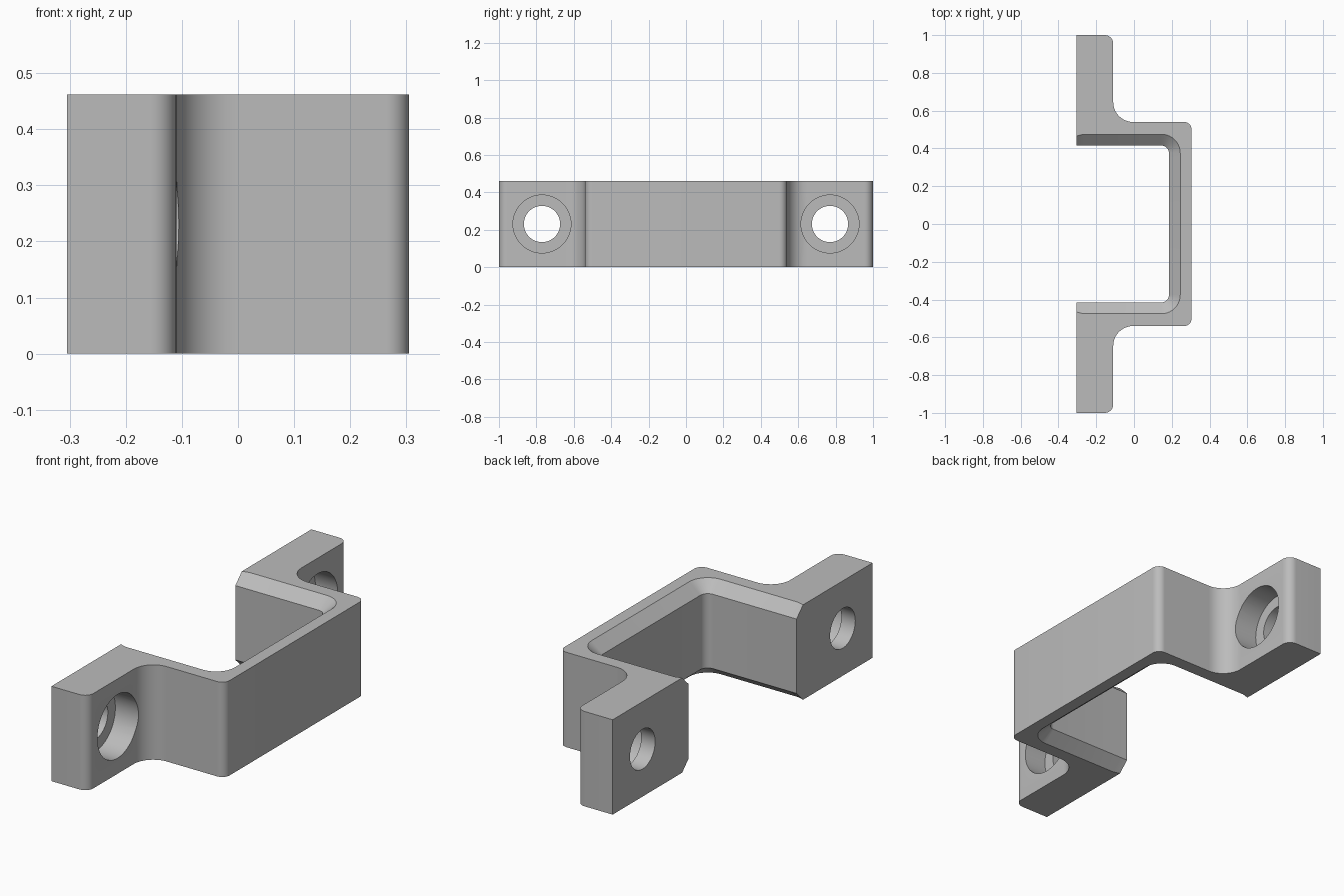
import bpy, bmesh
from math import cos, sin, pi, radians

cube = bpy.data.objects.get("Cube")
if cube:
    bpy.data.objects.remove(cube, do_unlink=True)

HEIGHT = 0.462
BACK, FOOT, FACE = -0.305, -0.11, 0.305   # x planes of the bracket
BEVEL, BEVEL_DROP = 0.06, 0.05
HOLE_Y, HOLE_R, BORE_R, BORE_DEPTH = 0.77, 0.097, 0.155, 0.12

grey = bpy.data.materials.new("plain grey")
grey.use_nodes = True
colour = (0.5, 0.5, 0.5, 1)
grey.diffuse_color = colour
grey.node_tree.nodes["Principled BSDF"].inputs["Base Color"].default_value = colour


def arc(cx, cy, r, start, end, steps=10):
    angles = [radians(start + (end - start) * i / steps) for i in range(steps + 1)]
    return [(cx + r * cos(a), cy + r * sin(a)) for a in angles]


def outline(offset):
    """Bracket outline, with the inner channel widened by offset."""
    half = [(BACK, 1)]
    half += arc(FOOT - 0.045, 0.955, 0.045, 90, 0)        # foot corner
    half += arc(FOOT + 0.105, 0.645, 0.105, 180, 270)     # fillet under the foot
    half += arc(FACE - 0.04, 0.5, 0.04, 90, 0)            # outer corner
    channel = arc(0.145, 0.375, 0.04 + offset, 0, 90)
    channel += [(-0.27, 0.415 + offset), (BACK, 0.415 + offset * 0.84)]
    mirror = lambda pts: [(x, -y) for x, y in reversed(pts)]
    return half + mirror(half) + mirror(channel) + channel


# Strap bracket, lofted upward with bevelled channel rims
bm = bmesh.new()
levels = [(0, BEVEL), (BEVEL_DROP, 0), (HEIGHT - BEVEL_DROP, 0), (HEIGHT, BEVEL)]
rings = [[bm.verts.new((x, y, z)) for x, y in outline(off)] for z, off in levels]
n = len(rings[0])
for low, high in zip(rings, rings[1:]):
    for i in range(n):
        j = (i + 1) % n
        bm.faces.new((low[i], low[j], high[j], high[i]))
bm.faces.new(rings[0])
bm.faces.new(rings[-1])
bmesh.ops.recalc_face_normals(bm, faces=bm.faces)
mesh = bpy.data.meshes.new("bracket")
bm.to_mesh(mesh)
bm.free()
bracket = bpy.data.objects.new("bracket", mesh)
bpy.context.collection.objects.link(bracket)
mesh.materials.append(grey)


def drill(name, y, radius, x0, x1):
    bpy.ops.mesh.primitive_cylinder_add(
        vertices=48, radius=radius, depth=x1 - x0,
        location=((x0 + x1) / 2, y, HEIGHT / 2), rotation=(0, pi / 2, 0))
    cutter = bpy.context.object
    cutter.name = name
    cutter.data.materials.append(grey)
    cutter.hide_render = True
    cut = bracket.modifiers.new(name, 'BOOLEAN')
    cut.operation, cut.solver, cut.object = 'DIFFERENCE', 'EXACT', cutter
    bpy.ops.object.select_all(action='DESELECT')
    bracket.select_set(True)
    bpy.context.view_layer.objects.active = bracket
    bpy.ops.object.modifier_apply(modifier=name)
    bpy.data.objects.remove(cutter, do_unlink=True)


# Screw holes with counterbores
for side, y in (("left", HOLE_Y), ("right", -HOLE_Y)):
    drill(side + "_screw_hole", y, HOLE_R, BACK - 0.1, FOOT + 0.1)
    drill(side + "_counterbore", y, BORE_R, FOOT - BORE_DEPTH, FOOT + 0.2)

bpy.ops.object.shade_smooth_by_angle(angle=radians(30))
